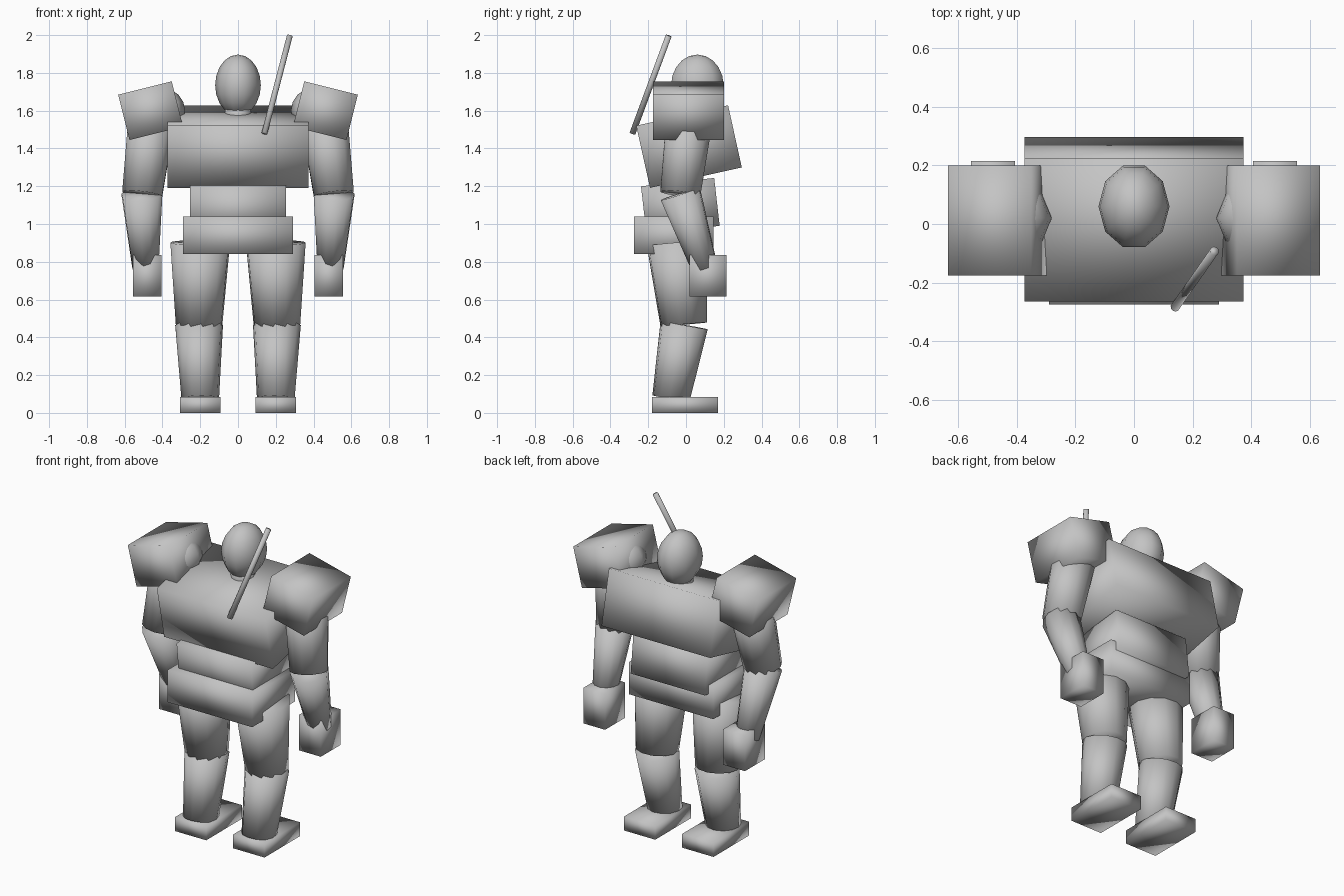
import bpy, math
from mathutils import Vector, Matrix

cube = bpy.data.objects.get("Cube")
if cube:
    bpy.data.objects.remove(cube, do_unlink=True)

grey = bpy.data.materials.new("plain_grey")
grey.use_nodes = True
grey.diffuse_color = (0.55, 0.55, 0.55, 1)
grey.node_tree.nodes["Principled BSDF"].inputs["Base Color"].default_value = (0.55, 0.55, 0.55, 1)


def finish(name):
    """Name the active part, give it the material and soft shading."""
    ob = bpy.context.object
    ob.name = ob.data.name = name
    ob.data.materials.append(grey)
    bpy.ops.object.transform_apply(location=False, rotation=True, scale=True)
    bpy.ops.object.shade_smooth()
    return ob


def box(name, centre, size, rot=(0, 0, 0)):
    bpy.ops.mesh.primitive_cube_add(size=1, location=centre,
                                    rotation=[math.radians(a) for a in rot])
    bpy.context.object.scale = size
    return finish(name)


def limb(name, top, bottom, r_top, r_bottom, sides=12):
    """Tapered cylinder running from one joint to the next."""
    a, b = Vector(bottom), Vector(top)
    bpy.ops.mesh.primitive_cone_add(vertices=sides, radius1=r_bottom, radius2=r_top,
                                    depth=(b - a).length, location=(a + b) / 2)
    ob = bpy.context.object
    ob.rotation_euler = (b - a).to_track_quat('Z', 'Y').to_euler()
    return finish(name)


def ball(name, centre, radii, segments, rings, turn=0):
    bpy.ops.mesh.primitive_uv_sphere_add(segments=segments, ring_count=rings,
                                         radius=1, location=centre)
    ob = bpy.context.object
    ob.data.transform(Matrix.Rotation(math.radians(turn), 4, 'Z'))
    ob.scale = radii
    return finish(name)


# Body
box("chest", (0, 0.016, 1.41), (0.746, 0.498, 0.337), (12.5, 0, 0))
box("abdomen", (0, -0.03, 1.095), (0.51, 0.39, 0.255), (6.5, 0, 0))
box("pelvis", (0, -0.065, 0.94), (0.58, 0.42, 0.2))
limb("neck", (0, 0.05, 1.64), (0, 0.05, 1.5), 0.07, 0.07)
ball("head", (0, 0.06, 1.735), (0.121, 0.146, 0.162), 10, 10, 90)

# Thin rod mounted on the chest
limb("antenna", (0.274, -0.092, 1.996), (0.14, -0.283, 1.48), 0.016, 0.016, 10)

# Arms and legs on both sides
for side, s in (("left", 1), ("right", -1)):
    box(side + "_shoulder_pad", (s * 0.4625, 0.0125, 1.6),
        (0.292, 0.375, 0.247), (0, s * 14, 0))
    ball(side + "_shoulder_joint", (s * 0.4, 0.02, 1.6), (0.12, 0.12, 0.12), 8, 8)
    limb(side + "_upper_arm", (s * 0.455, 0.02, 1.57), (s * 0.507, -0.03, 1.16), 0.128, 0.11)
    limb(side + "_forearm", (s * 0.509, -0.03, 1.16), (s * 0.49, 0.1, 0.765), 0.11, 0.07)
    box(side + "_hand", (s * 0.48, 0.117, 0.725), (0.15, 0.195, 0.22))
    limb(side + "_thigh", (s * 0.2, -0.05, 0.9), (s * 0.206, -0.012, 0.468), 0.16, 0.125)
    limb(side + "_shin", (s * 0.206, -0.01, 0.465), (s * 0.2, -0.08, 0.075), 0.127, 0.1)
    box(side + "_foot", (s * 0.2, -0.005, 0.0425), (0.216, 0.35, 0.085))
